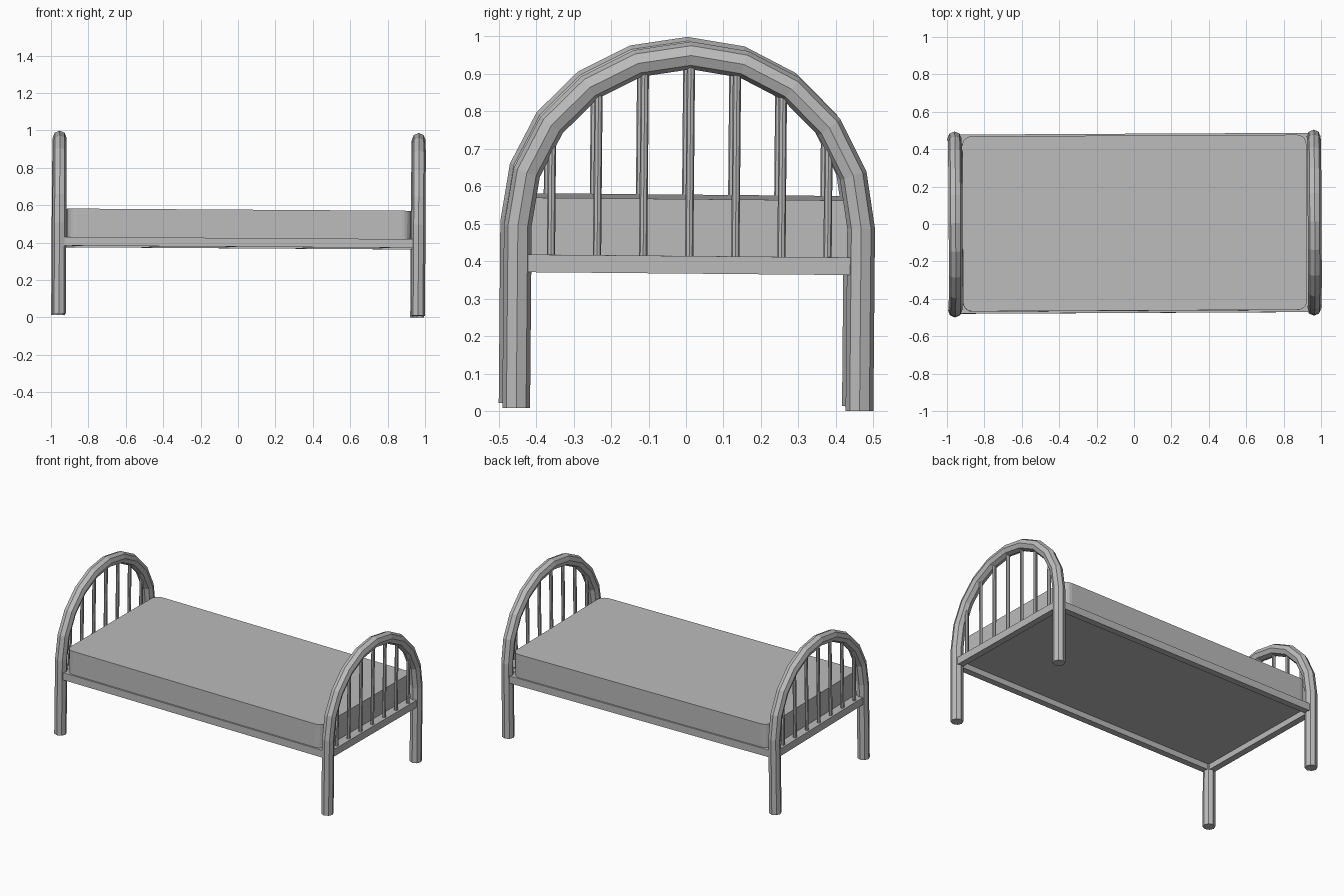
import bpy, bmesh, math
from mathutils import Matrix, Vector, Euler

cube = bpy.data.objects.get("Cube")
if cube:
    bpy.data.objects.remove(cube)

# One plain grey for the whole bed
grey = bpy.data.materials.new("grey")
grey.use_nodes = True
grey.diffuse_color = (0.5, 0.5, 0.5, 1)
grey.node_tree.nodes["Principled BSDF"].inputs["Base Color"].default_value = (0.5, 0.5, 0.5, 1)

# The bed stands very slightly askew
TILT = Euler((-0.009, 0.0065, 0.005)).to_matrix().to_4x4()

END_X, LEG_Y, TUBE_R = 0.96, 0.458, 0.037
ARC_Z, FOOT_Z = 0.4975, 0.011
RAIL_Z, RAIL_H, RAIL_W = 0.397, 0.047, 0.042


def finish(bm, name):
    bmesh.ops.recalc_face_normals(bm, faces=bm.faces)
    mesh = bpy.data.meshes.new(name)
    bm.to_mesh(mesh)
    bm.free()
    mesh.materials.append(grey)
    obj = bpy.data.objects.new(name, mesh)
    obj.matrix_world = TILT
    bpy.context.collection.objects.link(obj)
    return obj


def box(name, centre, size):
    bm = bmesh.new()
    bmesh.ops.create_cube(bm, size=1, matrix=Matrix.Translation(centre) @ Matrix.Diagonal((*size, 1)))
    return finish(bm, name)


def arch(name, x):
    """Octagonal tube: leg up, half circle in ten steps, leg down."""
    angles = [math.radians(18 * i) for i in range(11)]
    path = [(LEG_Y * math.cos(a), ARC_Z + LEG_Y * math.sin(a), a) for a in angles]
    path = [(LEG_Y, FOOT_Z, 0)] + path + [(-LEG_Y, FOOT_Z, math.pi)]
    bm = bmesh.new()
    rings = []
    for y, z, a in path:
        out = Vector((0, math.cos(a), math.sin(a)))
        ring = []
        for k in range(8):
            t = k * math.pi / 4
            p = Vector((x, y, z)) + TUBE_R * (math.cos(t) * out + math.sin(t) * Vector((1, 0, 0)))
            ring.append(bm.verts.new(p))
        rings.append(ring)
    for a, b in zip(rings, rings[1:]):
        for k in range(8):
            bm.faces.new((a[k], a[(k + 1) % 8], b[(k + 1) % 8], b[k]))
    bm.faces.new(rings[0])
    bm.faces.new(rings[-1])
    return finish(bm, name)


def spindles(name, x):
    """Seven thin upright bars from the end rail into the arch."""
    bm = bmesh.new()
    for i in range(-3, 4):
        y = i * 0.123
        low = RAIL_Z
        high = ARC_Z + math.sqrt(LEG_Y ** 2 - y ** 2) - 0.01
        bmesh.ops.create_cone(bm, cap_ends=True, segments=8, radius1=0.011, radius2=0.011,
                              depth=high - low,
                              matrix=Matrix.Translation((x, y, (low + high) / 2)))
    return finish(bm, name)


# Head and foot ends, with their cross rails
for side, x in (("left", END_X), ("right", -END_X)):
    arch(side + "_end_arch", x)
    spindles(side + "_end_spindles", x)
    box(side + "_end_rail", (x, 0, RAIL_Z), (RAIL_W, 2 * LEG_Y, RAIL_H))

# Long side rails
for side, y in (("front", -LEG_Y), ("back", LEG_Y)):
    box(side + "_side_rail", (0, y, RAIL_Z), (2 * END_X, RAIL_W, RAIL_H))

# Thin panel closing the frame under the mattress
box("base_panel", (0, 0, 0.414), (2 * END_X, 2 * LEG_Y, 0.008))

# Mattress with rounded upright corners
mattress = box("mattress", (0, 0, 0.494), (1.84, 0.936, 0.156))
bm = bmesh.new()
bm.from_mesh(mattress.data)
upright = [e for e in bm.edges if abs(e.verts[0].co.z - e.verts[1].co.z) > 0.1]
bmesh.ops.bevel(bm, geom=upright, offset=0.05, segments=5, profile=0.5, affect='EDGES')
bm.to_mesh(mattress.data)
bm.free()
